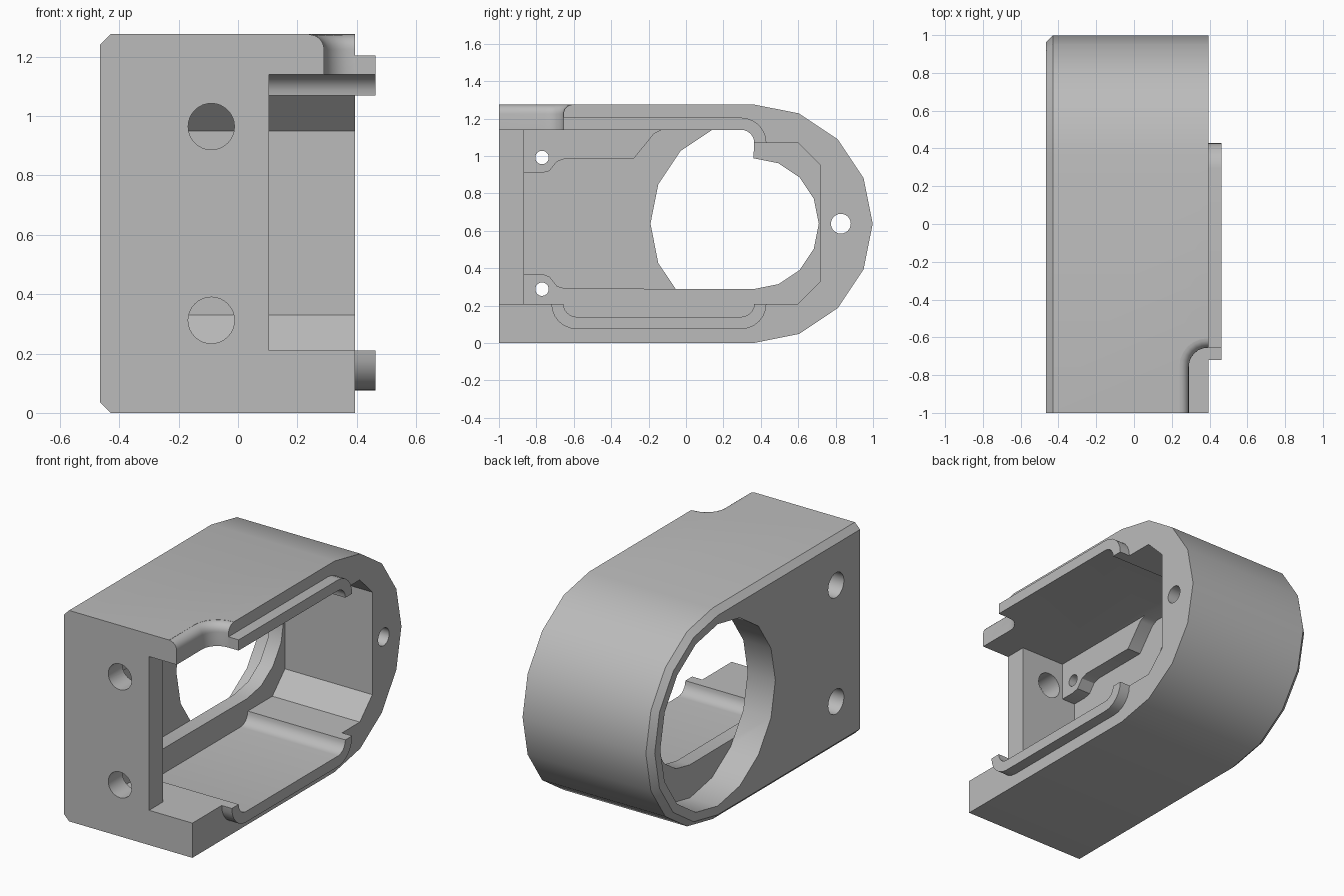
import bpy, bmesh
from math import sin, cos, radians

old = bpy.data.objects.get("Cube")
if old:
    bpy.data.objects.remove(old, do_unlink=True)

grey = bpy.data.materials.new("plain grey")
grey.use_nodes = True
colour = (0.5, 0.5, 0.5, 1)
grey.diffuse_color = colour
grey.node_tree.nodes["Principled BSDF"].inputs["Base Color"].default_value = colour


def arc(a, b, r, start, end, n=6):
    """Points of an arc around (a, b), angles in degrees."""
    steps = [radians(start + (end - start) * i / n) for i in range(n + 1)]
    return [(a + r * cos(t), b + r * sin(t)) for t in steps]


def circle(a, b, r, n=32):
    return arc(a, b, r, 0, 360, n)[:-1]


def loft(name, rings):
    """Closed solid through rings of equal point count."""
    bm = bmesh.new()
    rows = [[bm.verts.new(p) for p in ring] for ring in rings]
    n = len(rows[0])
    for low, high in zip(rows, rows[1:]):
        for i in range(n):
            j = (i + 1) % n
            bm.faces.new((low[i], low[j], high[j], high[i]))
    bm.faces.new(rows[0])
    bm.faces.new(rows[-1])
    bmesh.ops.recalc_face_normals(bm, faces=bm.faces)
    mesh = bpy.data.meshes.new(name)
    bm.to_mesh(mesh)
    bm.free()
    mesh.materials.append(grey)
    obj = bpy.data.objects.new(name, mesh)
    bpy.context.collection.objects.link(obj)
    return obj


def prism_x(name, pts, x0, x1):
    return loft(name, [[(x, y, z) for y, z in pts] for x in (x0, x1)])


def prism_y(name, pts, y0, y1):
    return loft(name, [[(x, y, z) for x, z in pts] for y in (y0, y1)])


def activate(obj):
    bpy.ops.object.select_all(action='DESELECT')
    obj.select_set(True)
    bpy.context.view_layer.objects.active = obj


def cut(target, cutter):
    activate(target)
    mod = target.modifiers.new("cut", 'BOOLEAN')
    mod.operation = 'DIFFERENCE'
    mod.solver = 'EXACT'
    mod.object = cutter
    bpy.ops.object.modifier_apply(modifier=mod.name)
    bpy.data.objects.remove(cutter, do_unlink=True)


# Main body: rounded back end, chamfered along the closed side
CY, CZ, R = 0.36, 0.638, 0.638
SIDE, OPEN, FLOOR, DEEP = -0.465, 0.395, -0.19, -0.28


def outline(r):
    return [(-1, CZ + r), (-1, CZ - r)] + arc(CY, CZ, r, -90, 90, 8)


levels = [(SIDE, R - 0.035), (SIDE + 0.035, R), (OPEN, R)]
body = loft("housing_body", [[(x, y, z) for y, z in outline(r)] for x, r in levels])

# Main cavity, open on the +x side
top_corner = arc(0.295, 1.07, 0.07, 0, 90)
cavity = [(-0.865, 0.21)] + arc(-0.585, 0.21, 0.07, 180, 270)
cavity += arc(0.295, 0.21, 0.07, 270, 360)
cavity += [(0.6, 0.21), (0.72, 0.33), (0.72, 0.95), (0.6, 1.07)]
cavity += top_corner + [(-0.865, 1.14)]
cut(body, prism_x("cavity_cutter", cavity, FLOOR, 0.6))

# Deeper floor around the screw bosses and the ring ledge
pocket = [(-0.865, 0.37), (-0.77, 0.37), (-0.73, 0.355), (-0.69, 0.305), (-0.65, 0.292)]
pocket += arc(CY, CZ, 0.35, -90, 90, 8) + top_corner
pocket += [(-0.13, 1.14), (-0.17, 1.12), (-0.28, 0.985), (-0.65, 0.985),
           (-0.69, 0.97), (-0.73, 0.92), (-0.77, 0.91), (-0.865, 0.91)]
cut(body, prism_x("pocket_cutter", pocket, DEEP, FLOOR + 0.04))

# Large round opening in the closed side
cut(body, prism_x("round_opening_cutter", circle(CY, CZ, 0.55, 16), -0.6, DEEP + 0.001))

# Slot through the front wall
slot = [(0.105, 0.21), (0.6, 0.21), (0.6, 1.14), (0.105, 1.14)]
cut(body, prism_y("front_slot_cutter", slot, -1.2, -0.8))

# Notch in the top front corner with a rounded upper rim
fillet = [(0, 1.13)] + [(0.05 * (1 - cos(radians(a))), 1.225 + 0.05 * sin(radians(a)))
                        for a in range(0, 91, 15)] + [(0.05, 1.4)]
rings = []
for o, z in fillet:
    flat = [(0.6, -1.2), (0.29 - o, -1.2)]
    flat += arc(0.39, -0.755, 0.1 + o, 180, 90) + [(0.6, -0.655 + o)]
    rings.append([(x, y, z) for x, y in flat])
cut(body, loft("notch_cutter", rings))

# Front holes, counterbored screw holes and the rear pin hole
for z in (0.312, 0.965):
    cut(body, prism_y("front_hole_cutter", circle(-0.09, z, 0.078), -1.2, -0.8))
for z in (0.288, 0.992):
    cut(body, prism_x("screw_hole_cutter", circle(-0.77, z, 0.036, 24), -0.6, 0))
    cut(body, prism_x("counterbore_cutter", circle(-0.77, z, 0.075), -0.6, -0.36))
cut(body, prism_x("pin_hole_cutter", circle(0.828, CZ, 0.053, 24), -0.4, 0.6))

# Raised lips along the cavity edges
lower = arc(-0.585, 0.21, 0.135, 180, 270) + arc(0.295, 0.21, 0.135, 270, 360)
lower += arc(0.295, 0.21, 0.07, 360, 270) + arc(-0.585, 0.21, 0.07, 270, 180)
upper = [(-0.655, 1.14), (-0.655, 1.205)] + arc(0.295, 1.07, 0.135, 90, 0)
upper += top_corner
lips = [prism_x("lower_lip", lower, OPEN, 0.463), prism_x("upper_lip", upper, OPEN, 0.463)]

for obj in [body] + lips:
    activate(obj)
    bpy.ops.object.shade_smooth_by_angle(angle=radians(30))
